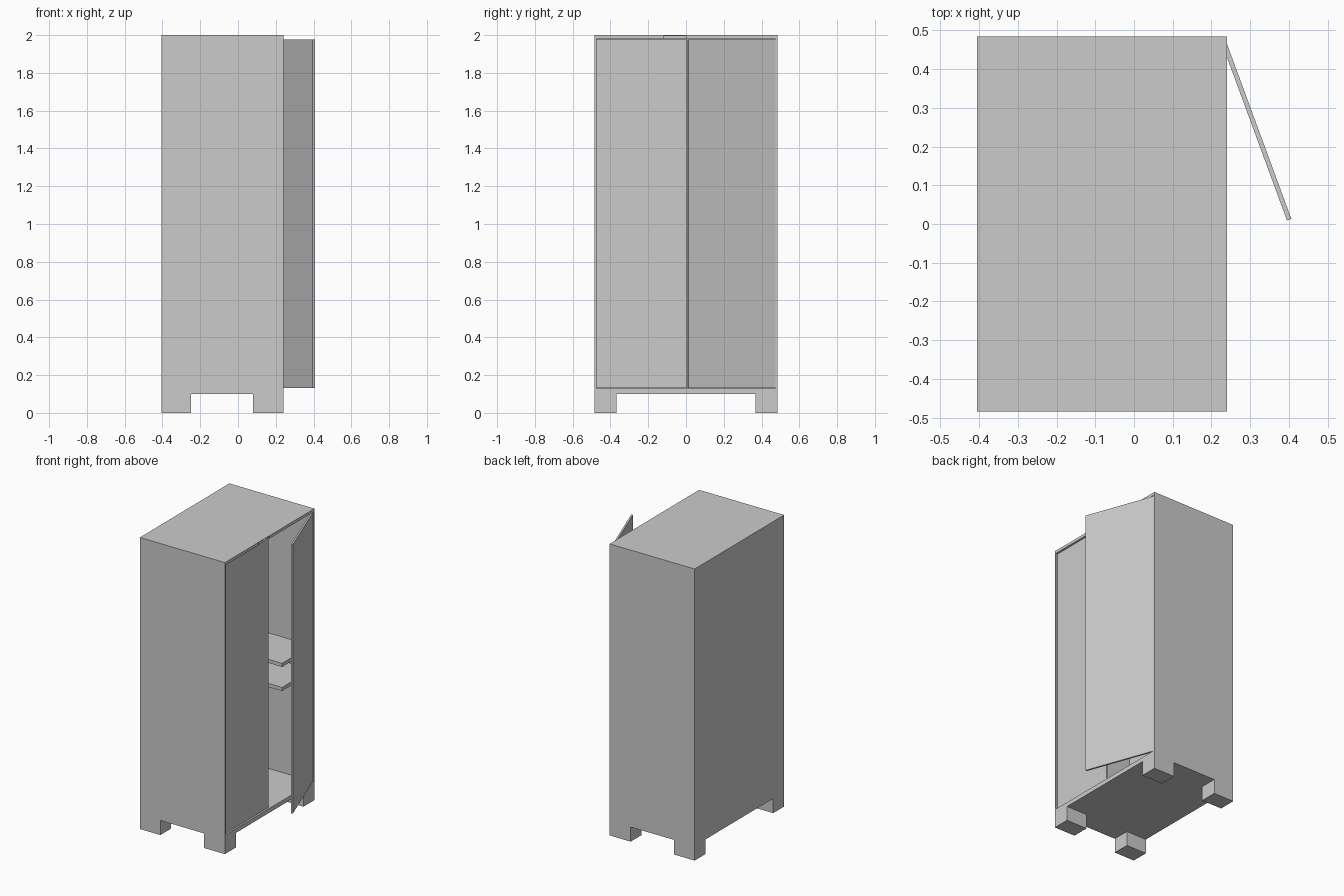
import bpy
import math
from mathutils import Matrix, Vector

if "Cube" in bpy.data.objects:
    bpy.data.objects.remove(bpy.data.objects["Cube"], do_unlink=True)

grey = bpy.data.materials.new("light_grey")
grey.use_nodes = True
grey.diffuse_color = (0.6, 0.6, 0.6, 1)
grey.node_tree.nodes["Principled BSDF"].inputs["Base Color"].default_value = grey.diffuse_color


def box(name, low, high):
    """Box between two opposite corners."""
    low, high = Vector(low), Vector(high)
    bpy.ops.mesh.primitive_cube_add(size=1)
    obj = bpy.context.object
    obj.name = name
    obj.data.transform(Matrix.Translation((low + high) / 2) @ Matrix.Diagonal((*(high - low), 1)))
    obj.data.materials.append(grey)
    return obj


def cut(target, low, high):
    """Carve a box-shaped hole out of the target."""
    cutter = box("cutter", low, high)
    cutter.hide_render = True
    mod = target.modifiers.new("cut", "BOOLEAN")
    mod.operation = "DIFFERENCE"
    mod.solver = "EXACT"
    mod.object = cutter
    bpy.context.view_layer.objects.active = target
    bpy.ops.object.modifier_apply(modifier=mod.name)
    bpy.data.objects.remove(cutter, do_unlink=True)


BACK, FRONT, SIDE = -0.405, 0.24, 0.485
FLOOR, CEILING = 0.13, 1.98

# Cabinet shell with four corner feet
cabinet = box("cabinet_body", (BACK, -SIDE, 0), (FRONT, SIDE, 2))
cut(cabinet, (-0.25, -1, -1), (0.08, 1, 0.1))
cut(cabinet, (-1, -0.367, -1), (1, 0.367, 0.1))

# Hollow interior, open towards +x, with a shallow notch in the header
cut(cabinet, (-0.36, -0.475, FLOOR), (1, 0.475, CEILING))
cut(cabinet, (0.19, -0.12, 1.9), (1, 0, 1.995))

# Short shelves in one half of the cabinet
for name, top in (("upper_shelf", 1.06), ("lower_shelf", 0.895)):
    box(name, (-0.36, 0.156, top - 0.025), (0.225, 0.475, top))

# Closed door, slightly recessed
box("closed_door", (0.217, -0.474, FLOOR + 0.001), (0.229, 0.003, CEILING - 0.002))

# Open door, swung out around its hinge
door = box("open_door", (-0.006, -0.492, 0), (0.006, 0, CEILING - FLOOR - 0.006))
door.location = (0.231, 0.473, FLOOR + 0.002)
door.rotation_euler.z = math.radians(20.2)
